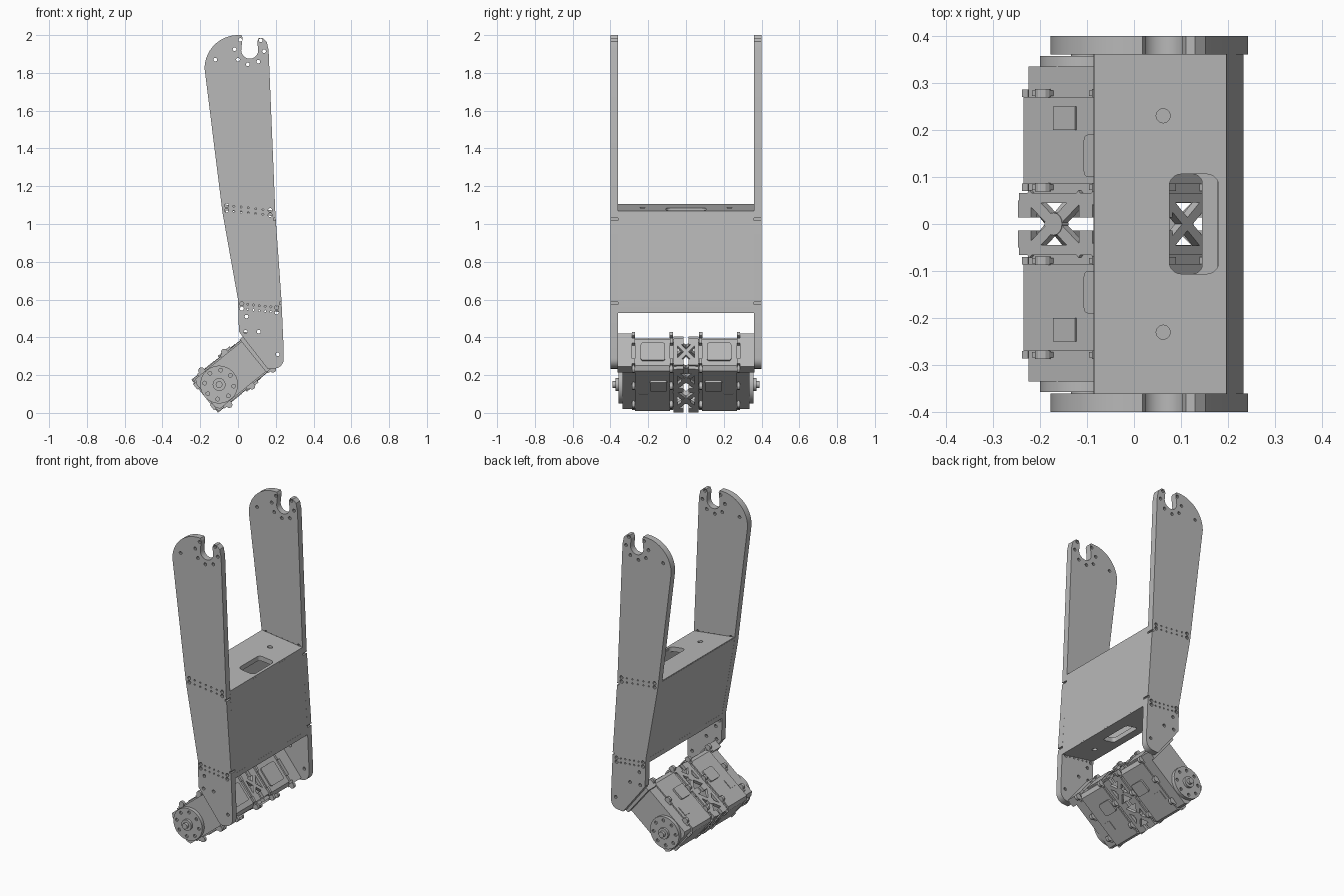
import bpy, bmesh, math
from mathutils import Vector

if "Cube" in bpy.data.objects:
    bpy.data.objects.remove(bpy.data.objects["Cube"])

grey = bpy.data.materials.new("plain grey")
grey.use_nodes = True
grey.diffuse_color = (0.48, 0.48, 0.48, 1)
grey.node_tree.nodes["Principled BSDF"].inputs["Base Color"].default_value = (0.48, 0.48, 0.48, 1)

TILT = math.radians(39)
CU, SU = math.cos(TILT), math.sin(TILT)
AXLE_X, AXLE_Z = -0.10, 0.15


# Frames: each maps (a, b, depth) to world space
def side(a, b, d):
    return Vector((a, d, b))


def top(a, b, d):
    return Vector((a, b, d))


def motor(u, v, d):
    return Vector((AXLE_X + u * CU - v * SU, d, AXLE_Z + u * SU + v * CU))


def motor_face(u, y, v):
    return motor(u, v, y)


def motor_end(v, y, u):
    return motor(u, v, y)


def circle(x, y, r, n=24, start=0, end=360):
    full = abs(end - start) == 360
    count = n if full else n + 1
    angles = [math.radians(start + (end - start) * i / n) for i in range(count)]
    return [(x + r * math.cos(t), y + r * math.sin(t)) for t in angles]


def rect(x0, x1, y0, y1):
    return [(x0, y0), (x1, y0), (x1, y1), (x0, y1)]


def rounded(x0, x1, y0, y1, r):
    pts = []
    for x, y, a in ((x1 - r, y1 - r, 0), (x0 + r, y1 - r, 90), (x0 + r, y0 + r, 180), (x1 - r, y0 + r, 270)):
        pts += circle(x, y, r, 5, a, a + 90)
    return pts


def bar(p, q, w):
    p, q = Vector(p), Vector(q)
    n = (q - p).normalized().orthogonal() * w / 2
    return [p + n, q + n, q - n, p - n]


def prisms(name, shapes):
    """One object from several extruded outlines: (frame, outline, d0, d1)."""
    bm = bmesh.new()
    for frame, pts, d0, d1 in shapes:
        a = [bm.verts.new(frame(p[0], p[1], d0)) for p in pts]
        b = [bm.verts.new(frame(p[0], p[1], d1)) for p in pts]
        bm.faces.new(a)
        bm.faces.new(b[::-1])
        for i in range(len(pts)):
            j = (i + 1) % len(pts)
            bm.faces.new((a[j], a[i], b[i], b[j]))
    bmesh.ops.recalc_face_normals(bm, faces=bm.faces)
    mesh = bpy.data.meshes.new(name)
    bm.to_mesh(mesh)
    bm.free()
    mesh.materials.append(grey)
    ob = bpy.data.objects.new(name, mesh)
    bpy.context.collection.objects.link(ob)
    return ob


def cut(ob, shapes):
    tool = prisms("cutter", shapes)
    tool.hide_render = True
    mod = ob.modifiers.new("holes", "BOOLEAN")
    mod.object = tool
    mod.operation = "DIFFERENCE"
    mod.solver = "EXACT"
    graph = bpy.context.evaluated_depsgraph_get()
    mesh = bpy.data.meshes.new_from_object(ob.evaluated_get(graph))
    ob.modifiers.clear()
    ob.data = mesh
    bpy.data.objects.remove(tool)


def smooth(ob):
    bpy.ops.object.select_all(action="DESELECT")
    ob.select_set(True)
    bpy.context.view_layer.objects.active = ob
    bpy.ops.object.shade_smooth_by_angle(angle=math.radians(25))


# Side plate outline: rounded head with open slot, bent shank, clipped foot
outline = circle(0, 1.823, 0.177, 14, 180, 90) + [(0.018, 2.0), (0.024, 1.985)]
outline += circle(0.062, 1.92, 0.045, 12, 180, 360)
outline += [(0.102, 1.965), (0.11, 1.985), (0.13, 1.985), (0.152, 1.965), (0.162, 1.92),
            (0.198, 1.05), (0.23, 0.6), (0.242, 0.33)]
outline += circle(0.192, 0.285, 0.05, 6, 10, -80)
outline += [(0.158, 0.232), (0.035, 0.39), (0.005, 0.43), (0.0, 0.6), (-0.082, 1.06)]

# Bolt holes in the plates
holes = [(-0.12, 1.87), (-0.018, 1.925), (0.0, 1.87), (0.012, 1.975), (0.052, 1.845), (0.108, 1.86),
         (0.138, 1.915), (0.12, 1.972), (0.045, 0.51), (0.04, 0.43), (0.11, 0.43), (0.21, 0.31)]
bolt_holes = [(x, z, 0.01) for x, z in holes]
for x0, z0, x1, z1 in ((-0.06, 1.085, 0.17, 1.06), (0.02, 0.565, 0.205, 0.545)):
    for i in range(7):
        t = i / 6
        r = 0.011 if i in (0, 6) else 0.005
        for off in (-0.013, 0.013):
            bolt_holes.append((x0 + (x1 - x0) * t, z0 + (z1 - z0) * t + off, r))

for s, tag in ((-1, "front"), (1, "back")):
    plate = prisms(tag + "_side_plate", [(side, outline, s * 0.36, s * 0.40)])
    tools = [(side, circle(x, z, r, 10), s * 0.35, s * 0.41) for x, z, r in bolt_holes]
    tools += [(side, rect(x - 0.012, x + 0.012, z - 0.006, z + 0.006), s * 0.35, s * 0.41)
              for x, z in ((0.2, 1.025), (0.233, 0.58))]
    cut(plate, tools)
    smooth(plate)

# Hollow middle box
cover = prisms("top_cover", [(side, [(-0.085, 1.105), (0.197, 1.07), (0.198, 1.04), (-0.081, 1.075)], -0.36, 0.36)])
cut(cover, [(top, rounded(0.075, 0.18, -0.106, 0.106, 0.025), 0.9, 1.2)]
    + [(top, circle(0.062, y, 0.015, 20), 0.9, 1.2) for y in (-0.23, 0.23)])
floor = prisms("bottom_cover", [(side, [(0.0, 0.6), (0.232, 0.56), (0.233, 0.53), (0.001, 0.57)], -0.36, 0.36)])
cut(floor, [(top, rounded(0.06, 0.145, -0.106, 0.106, 0.02), 0.4, 0.7)]
    + [(top, circle(0.1, y, 0.015, 20), 0.4, 0.7) for y in (-0.23, 0.23)])
prisms("right_wall", [(side, [(0.1975, 1.06), (0.2295, 0.6), (0.233, 0.535), (0.213, 0.54),
                              (0.21, 0.6), (0.178, 1.06)], -0.36, 0.36)])
prisms("left_wall", [(side, [(-0.086, 1.1), (-0.0815, 1.06), (0.0005, 0.6), (0.001, 0.57),
                             (0.02, 0.57), (0.02, 0.6), (-0.062, 1.06), (-0.066, 1.1)], -0.36, 0.36)])

# Two motors, mirrored
case = [(-0.1, -0.085), (-0.085, -0.11), (0.25, -0.11), (0.272, -0.09),
        (0.272, 0.09), (0.25, 0.11), (-0.085, 0.11), (-0.1, 0.085)]
slim = [(u * 0.96 + 0.004, v * 0.93) for u, v in case]
for s, tag in ((-1, "front"), (1, "back")):
    prisms(tag + "_motor_case", [
        (motor, case, s * 0.085, s * 0.27),
        (motor, slim, s * 0.06, s * 0.085),
        (motor, slim, s * 0.27, s * 0.335)])
    # Raised panels on the wide faces and end
    panels = [(motor_face, rounded(0.09, 0.17, *sorted((s * 0.10, s * 0.19)), 0.012), f * 0.108, f * 0.122)
              for f in (-1, 1)]
    panels += [(motor_face, rect(0.0, 0.06, s * 0.2, s * 0.25), f * 0.108, f * 0.114) for f in (-1, 1)]
    panels += [(motor_end, rounded(-0.06, 0.06, *sorted((s * 0.11, s * 0.24)), 0.015), 0.27, 0.28)]
    prisms(tag + "_motor_panels", panels)

    # Screw ears along both case seams
    ears = []
    for y in (0.078, 0.278):
        for u in (-0.026, 0.13, 0.272):
            for f in (-1, 1):
                ears.append((motor, circle(u, f * 0.117, 0.017, 12), s * (y - 0.009), s * (y + 0.009)))
                ears.append((motor, rect(u - 0.03, u + 0.017, f * 0.1, f * 0.117), s * (y - 0.006), s * (y + 0.006)))
        for v in (-0.07, 0.07):
            ears.append((motor, rect(-0.106, -0.09, v - 0.018, v + 0.018), s * (y - 0.008), s * (y + 0.008)))
            ears.append((motor, rect(0.26, 0.285, v - 0.018, v + 0.018), s * (y - 0.008), s * (y + 0.008)))
    ear_ob = prisms(tag + "_screw_ears", ears)
    smooth(ear_ob)

    # Output disc with bolt ring and hub
    disc = prisms(tag + "_output_disc", [(motor, circle(0, 0, 0.1, 40), s * 0.335, s * 0.357)])
    ring = [(motor, circle(x, y, 0.01, 10), s * 0.345, s * 0.37) for x, y in circle(0, 0, 0.077, 8)]
    cut(disc, ring)
    smooth(disc)
    hub = prisms(tag + "_hub", [(motor, circle(0, 0, 0.034, 24), s * 0.355, s * 0.372),
                                (motor, circle(0, 0, 0.018, 16), s * 0.372, s * 0.39)])
    smooth(hub)

    # Block joining the motor to its side plate
    prisms(tag + "_mount_block", [(motor, rect(0.235, 0.285, -0.108, 0.118), s * 0.285, s * 0.362)])

# Cross-braced frame between the motors
brace = []
for f in (-1, 1):
    lo, hi = f * 0.092, f * 0.112
    for u0, u1 in ((-0.075, 0.075), (0.1, 0.25)):
        mid = (u0 + u1) / 2
        brace.append((motor_face, bar((u0, -0.062), (u1, 0.062), 0.024), lo, hi))
        brace.append((motor_face, bar((u0, 0.062), (u1, -0.062), 0.024), lo, hi))
        brace.append((motor_face, circle(mid, 0, 0.024, 16), lo, f * 0.114))
    for s in (-1, 1):
        brace.append((motor_face, rect(-0.095, 0.265, s * 0.045, s * 0.066), lo, hi))
        for u in (-0.08, 0.0875, 0.25):
            brace.append((motor_face, rect(u - 0.018, u + 0.018, s * 0.014, s * 0.05), lo, hi))
for u0, u1 in ((-0.1, -0.08), (0.255, 0.275)):
    for s in (-1, 1):
        brace.append((motor_end, bar((-0.08, -s * 0.062), (0.08, s * 0.062), 0.022), u0, u1))
        brace.append((motor_end, rect(-0.09, 0.09, s * 0.046, s * 0.066), u0, u1))
        brace.append((motor_end, rect(0.07 * s - 0.02, 0.07 * s + 0.02, 0.014, 0.05), u0, u1))
        brace.append((motor_end, rect(0.07 * s - 0.02, 0.07 * s + 0.02, -0.05, -0.014), u0, u1))
prisms("cross_brace", brace)
